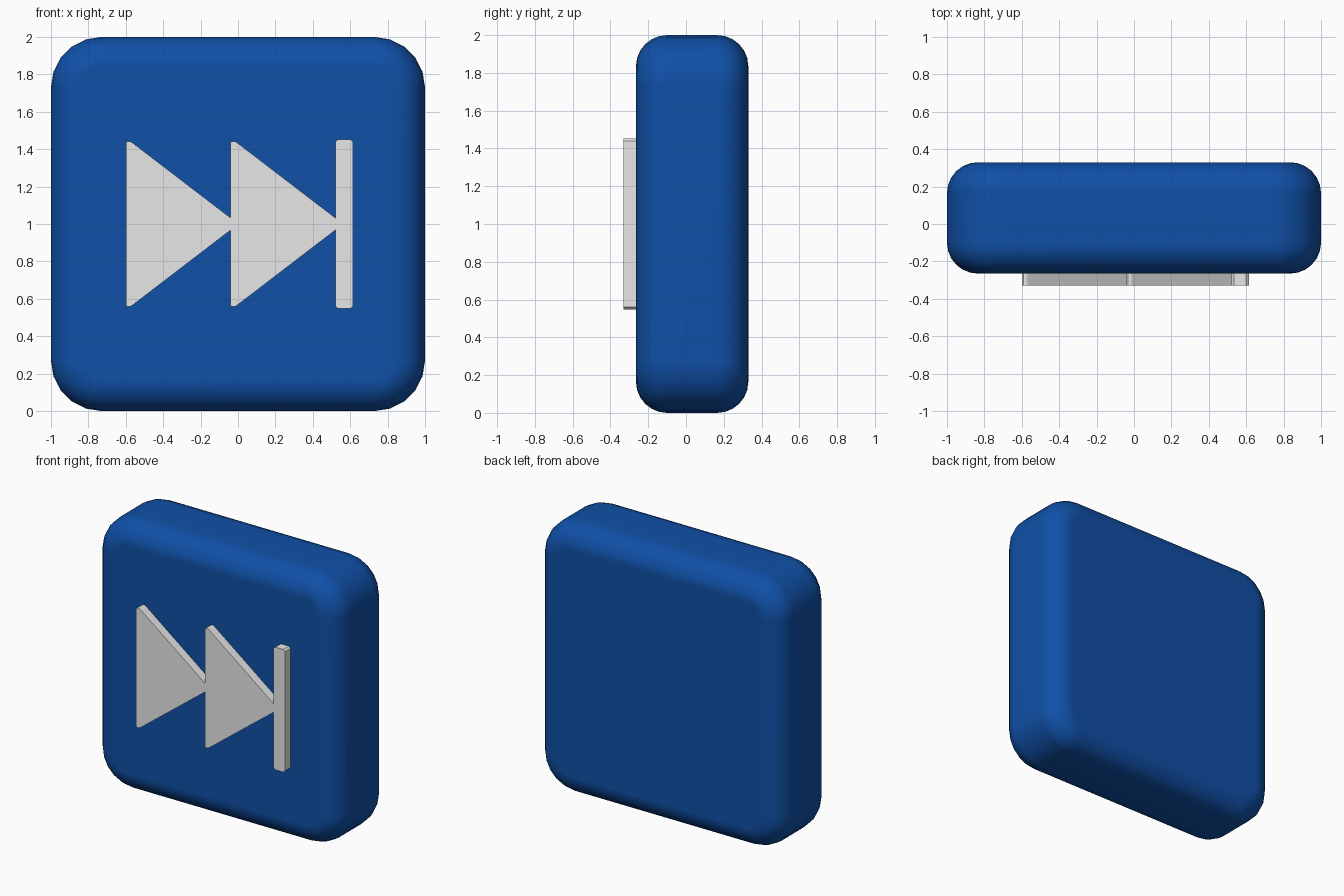
import bpy, bmesh, math

if "Cube" in bpy.data.objects:
    bpy.data.objects.remove(bpy.data.objects["Cube"])


def material(name, rgb):
    m = bpy.data.materials.new(name)
    m.diffuse_color = (*rgb, 1)
    m.use_nodes = True
    m.node_tree.nodes["Principled BSDF"].inputs["Base Color"].default_value = m.diffuse_color
    return m


blue = material("button blue", (0.005, 0.08, 0.386))
grey = material("symbol light grey", (0.8, 0.8, 0.8))


def finish(name, bm, mat):
    bmesh.ops.recalc_face_normals(bm, faces=bm.faces)
    me = bpy.data.meshes.new(name)
    bm.to_mesh(me)
    bm.free()
    me.materials.append(mat)
    ob = bpy.data.objects.new(name, me)
    bpy.context.collection.objects.link(ob)
    return ob


def loft(name, rings, mat):
    """Join matching rings of points and cap both ends."""
    bm = bmesh.new()
    loops = [[bm.verts.new(p) for p in ring] for ring in rings]
    n = len(loops[0])
    for a, b in zip(loops, loops[1:]):
        for i in range(n):
            j = (i + 1) % n
            bm.faces.new((a[i], a[j], b[j], b[i]))
    bm.faces.new(loops[0])
    bm.faces.new(loops[-1])
    return finish(name, bm, mat)


def rounded_square(inset, y, half=1.0, radius=0.27, steps=5):
    r, c = radius - inset, half - radius
    pts = []
    for q, (sx, sz) in enumerate([(1, 1), (-1, 1), (-1, -1), (1, -1)]):
        for i in range(steps + 1):
            a = math.pi / 2 * (q + i / steps)
            pts.append((sx * c + r * math.cos(a), y, 1 + sz * c + r * math.sin(a)))
    return pts


# Button body: rounded square with a soft rim on front and back
FRONT, BACK, RIM, STEPS = -0.265, 0.33, 0.165, 6
rings = []
for i in range(STEPS + 1):
    a = math.pi / 2 * i / STEPS
    rings.append(rounded_square(RIM * (1 - math.sin(a)), FRONT + RIM * (1 - math.cos(a))))
for i in range(STEPS + 1):
    a = math.pi / 2 * i / STEPS
    rings.append(rounded_square(RIM * (1 - math.cos(a)), BACK - RIM * (1 - math.sin(a))))
body = loft("button_body", rings, blue)
bpy.context.view_layer.objects.active = body
body.select_set(True)
bpy.ops.object.shade_smooth_by_angle(angle=math.radians(40))
weighted = body.modifiers.new("even shading", 'WEIGHTED_NORMAL')
weighted.keep_sharp = True


# Raised symbol plates, mirrored about z = 1
def plate(name, upper):
    outline = upper + [(x, -z) for x, z in reversed(upper)]
    return loft(name, [[(x, y, 1 + z) for x, z in outline] for y in (-0.33, -0.25)], grey)


for k, x in enumerate((-0.6, -0.04)):
    plate(f"arrow_{k + 1}", [(x, 0.435), (x + 0.008, 0.441), (x + 0.025, 0.441),
                             (x + 0.035, 0.435), (x + 0.56, 0.033)])
plate("end_bar", [(0.52, 0.44), (0.535, 0.453), (0.6, 0.453), (0.615, 0.44)])
